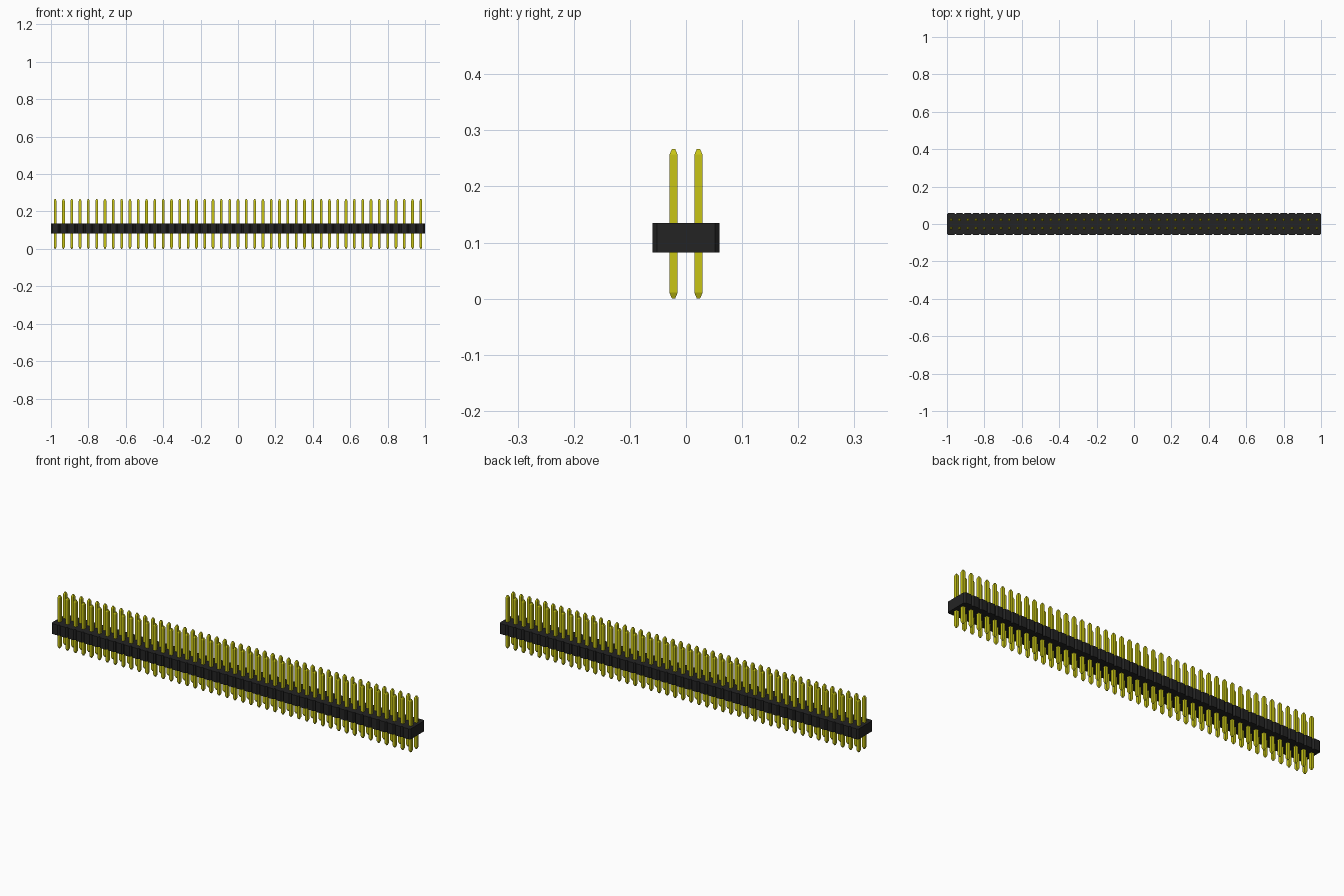
import bpy, bmesh

cube = bpy.data.objects.get("Cube")
if cube:
    bpy.data.objects.remove(cube, do_unlink=True)

COUNT = 45                 # pins per row
PITCH = 2.0 / COUNT
HALF_DEPTH = 0.0595        # housing half depth
CHAMFER = 0.0075           # notch between neighbouring cells
BODY_Z = (0.082, 0.1345)
PIN_TOP = 0.267
PIN_R, TIP_R, TAPER = 0.0073, 0.0028, 0.0105


def material(name, rgb, roughness):
    m = bpy.data.materials.new(name)
    m.use_nodes = True
    m.diffuse_color = (*rgb, 1)
    bsdf = next(n for n in m.node_tree.nodes if n.type == 'BSDF_PRINCIPLED')
    bsdf.inputs["Base Color"].default_value = (*rgb, 1)
    bsdf.inputs["Roughness"].default_value = roughness
    return m


def add_object(name, bm, mat):
    bmesh.ops.recalc_face_normals(bm, faces=bm.faces)
    mesh = bpy.data.meshes.new(name)
    bm.to_mesh(mesh)
    bm.free()
    mesh.materials.append(mat)
    obj = bpy.data.objects.new(name, mesh)
    bpy.context.collection.objects.link(obj)
    return obj


black = material("black plastic", (0.0175, 0.0175, 0.0175), 0.6)
yellow = material("yellow pin metal", (0.58, 0.56, 0.008), 0.5)

# Housing: chamfered cell outline repeated along x, extruded upward
front, back = [], []
for i in range(COUNT):
    x0, x1 = -1 + i * PITCH, -1 + (i + 1) * PITCH
    front += [(x0, -HALF_DEPTH + CHAMFER), (x0 + CHAMFER, -HALF_DEPTH),
              (x1 - CHAMFER, -HALF_DEPTH)]
front.append((1, -HALF_DEPTH + CHAMFER))
back = [(x, -y) for x, y in reversed(front)]

bm = bmesh.new()
base = bm.faces.new([bm.verts.new((x, y, BODY_Z[0])) for x, y in front + back])
top = bmesh.ops.extrude_face_region(bm, geom=[base], use_keep_orig=True)
bmesh.ops.translate(bm, vec=(0, 0, BODY_Z[1] - BODY_Z[0]),
                    verts=[g for g in top["geom"] if isinstance(g, bmesh.types.BMVert)])
add_object("housing", bm, black)


# Square pin with tapered ends, lofted from rings and arrayed along the row
def pin_row(name, y):
    bm = bmesh.new()
    rings = []
    for z, r in ((0, TIP_R), (TAPER, PIN_R), (PIN_TOP - TAPER, PIN_R), (PIN_TOP, TIP_R)):
        rings.append([bm.verts.new((sx * r, sy * r, z))
                      for sx, sy in ((-1, -1), (1, -1), (1, 1), (-1, 1))])
    for a, b in zip(rings, rings[1:]):
        for k in range(4):
            n = (k + 1) % 4
            bm.faces.new((a[k], a[n], b[n], b[k]))
    bm.faces.new(rings[0][::-1])
    bm.faces.new(rings[-1])
    obj = add_object(name, bm, yellow)
    obj.location = (-1 + PITCH / 2, y, 0)
    arr = obj.modifiers.new("row", 'ARRAY')
    arr.count = COUNT
    arr.use_relative_offset = False
    arr.use_constant_offset = True
    arr.constant_offset_displace = (PITCH, 0, 0)


pin_row("front_pin_row", -PITCH / 2)
pin_row("back_pin_row", PITCH / 2)
